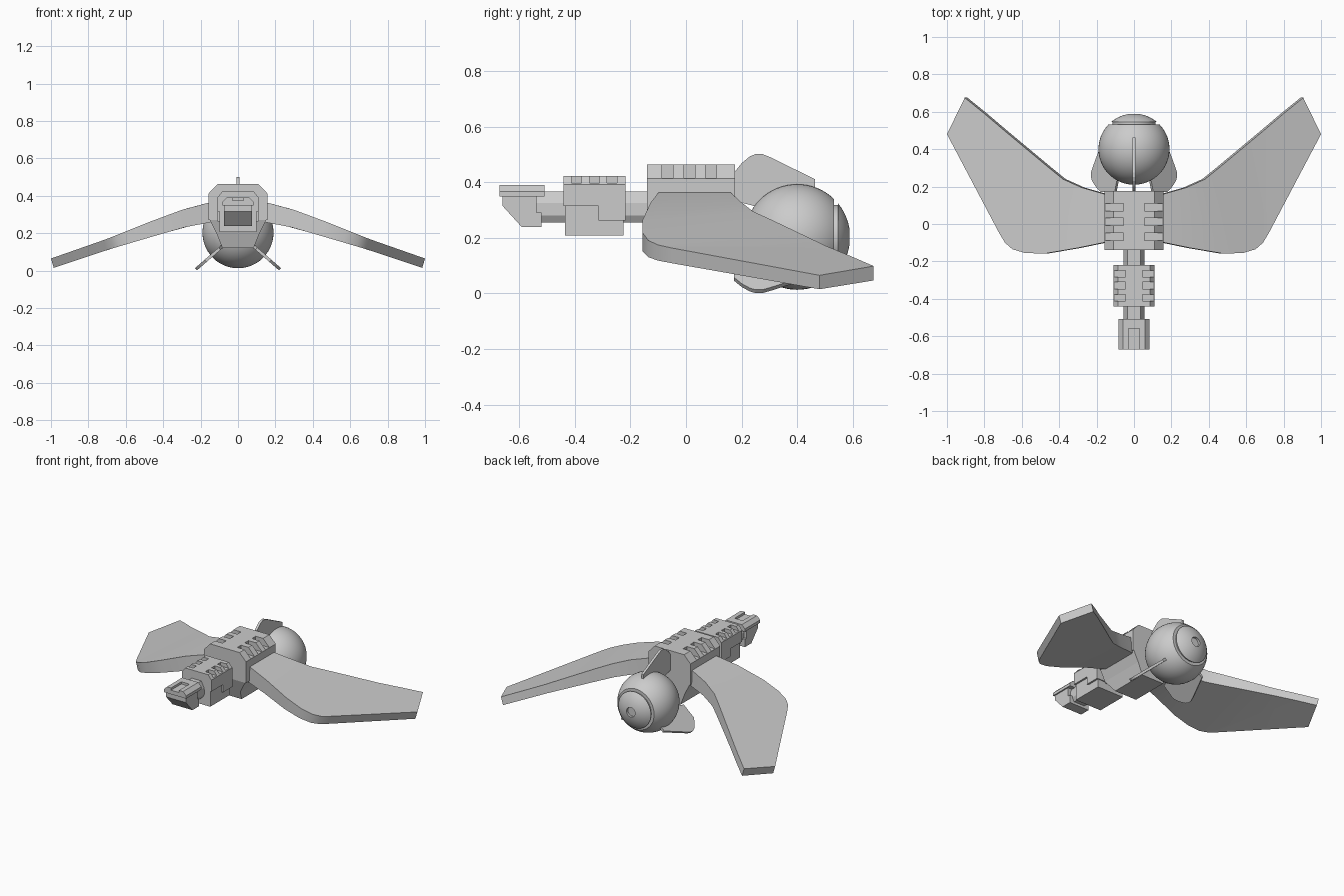
import bpy, bmesh, math
from mathutils import Matrix, Vector

if "Cube" in bpy.data.objects:
    bpy.data.objects.remove(bpy.data.objects["Cube"])


def make_object(name, bm):
    bmesh.ops.remove_doubles(bm, verts=bm.verts, dist=1e-5)
    bmesh.ops.recalc_face_normals(bm, faces=bm.faces)
    me = bpy.data.meshes.new(name)
    bm.to_mesh(me)
    bm.free()
    ob = bpy.data.objects.new(name, me)
    bpy.context.collection.objects.link(ob)
    return ob


def loft(name, rings):
    """Skin closed rings of 3D points and cap both ends."""
    bm = bmesh.new()
    vs = [[bm.verts.new(p) for p in r] for r in rings]
    n = len(vs[0])
    for a, b in zip(vs, vs[1:]):
        for i in range(n):
            j = (i + 1) % n
            bm.faces.new((a[i], a[j], b[j], b[i]))
    bm.faces.new(vs[0])
    bm.faces.new(vs[-1])
    return make_object(name, bm)


def mirrored(half):
    return half + [(-x, z) for x, z in reversed(half)]


def prism_y(name, half, y0, y1):
    """Symmetric x/z section extruded along y."""
    return loft(name, [[(x, y, z) for x, z in mirrored(half)] for y in (y0, y1)])


def prism_x(name, pts, w):
    """Side y/z profile extruded across x."""
    return loft(name, [[(x, y, z) for y, z in pts] for x in (-w, w)])


def cut_boxes(ob, boxes):
    bm = bmesh.new()
    for x0, x1, y0, y1, z0, z1 in boxes:
        m = Matrix.Translation(((x0 + x1) / 2, (y0 + y1) / 2, (z0 + z1) / 2))
        m = m @ Matrix.Diagonal((x1 - x0, y1 - y0, z1 - z0, 1))
        bmesh.ops.create_cube(bm, size=1, matrix=m)
    cutter = make_object(ob.name + "_cutter", bm)
    cutter.hide_render = True
    mod = ob.modifiers.new("slots", 'BOOLEAN')
    mod.operation, mod.solver, mod.object = 'DIFFERENCE', 'EXACT', cutter
    bpy.context.view_layer.objects.active = ob
    bpy.ops.object.modifier_apply(modifier=mod.name)
    bpy.data.objects.remove(cutter)


def slots(ys, w, x_in, z0):
    return [(min(s * x_in, s * .3), max(s * x_in, s * .3), y, y + w, z0, .6)
            for s in (-1, 1) for y in ys]


# Main body with vent slots along its chamfered shoulders
body = prism_y("body", [(.11, .463), (.157, .413), (.157, .27)], -.14, .177)
cut_boxes(body, slots((-.087, -.007, .07), .04, .055, .414))

# Tapered keel under the body, front face sloping back
loft("keel", [[(x, y0, z) for x, z in mirrored([(.15, .27), (.115, .20), (.083, .12)])
               for y0 in [-.14 if z > .19 else -.08]],
              [(x, .177, z) for x, z in mirrored([(.15, .27), (.115, .20), (.083, .12)])]])

# Neck bar joining body, collar and head
prism_y("neck", [(.035, .367), (.055, .325), (.055, .28), (.04, .255)], -.54, -.13)

# Collar: slotted shell, side cheeks, lower block
shell = prism_y("collar_shell", [(.085, .422), (.11, .392), (.11, .315)], -.44, -.218)
cut_boxes(shell, slots((-.412, -.347, -.284), .036, .045, .397))
prism_y("collar_cheek", [(.11, .315), (.11, .262)], -.315, -.218)
prism_y("collar_base", [(.098, .316), (.098, .208)], -.435, -.224)

# Head: top plate with recess, sloping jaw
plate = prism_y("head_plate", [(.06, .39), (.083, .367), (.083, .348)], -.67, -.508)
cut_boxes(plate, [(-.03, .03, -.7, -.56, .375, .6)])
prism_x("head_jaw", [(-.66, .35), (-.66, .315), (-.59, .238), (-.52, .238),
                     (-.52, .29), (-.537, .29), (-.537, .35)], .074)

# Wings: slices of (front x, front y, rear x, rear y), height follows x
slices = [(.14, .155, .14, -.095), (.28, .195, .30, -.128), (.38, .24, .47, -.157),
          (.46, .305, .58, -.156), (.55, .38, .65, -.135), (.70, .505, .69, -.10),
          (.80, .59, .72, -.05), (.905, .675, 1.0, .48)]


def height(x, table):
    for (x0, z0), (x1, z1) in zip(table, table[1:]):
        if x <= x1:
            return z0 + (z1 - z0) * (x - x0) / (x1 - x0)
    return table[-1][1]


top = [(.1, .372), (.16, .366), (.30, .325), (.47, .262), (.7, .170), (1.0, .065)]
low = [(.1, .265), (.16, .262), (.30, .232), (.47, .183), (.7, .115), (1.0, .015)]
for side, label in ((1, "right"), (-1, "left")):
    rings = []
    for fx, fy, rx, ry in slices:
        rings.append([(side * fx, fy, height(fx, top)),
                      (side * rx, ry, height(rx, top)),
                      (side * (rx - .015), ry, height(rx, low)),
                      (side * (fx - .015), fy, height(fx, low))])
    wing = loft("wing_" + label, rings)
    wing.data.shade_smooth()
    bpy.context.view_layer.objects.active = wing
    wing.select_set(True)
    bpy.ops.object.shade_smooth_by_angle(angle=math.radians(30))
    wing.select_set(False)

# Rear sphere: lathe with groove, end cap and central socket
CY, CZ, R = .40, .203, .19


def arc(d0, d1, n):
    a0, a1 = math.acos(max(-1, d0 / R)), math.acos(d1 / R)
    return [(R * math.cos(a0 + (a1 - a0) * i / n), R * math.sin(a0 + (a1 - a0) * i / n))
            for i in range(n + 1)]


profile = arc(-R, .133, 24) + [(.133, .115), (.146, .115)] + arc(.146, .1873, 6)
profile += [(.172, .032), (.172, 0)]
bm = bmesh.new()
verts = [bm.verts.new((r, CY + d, CZ)) for d, r in profile]
edges = [bm.edges.new(p) for p in zip(verts, verts[1:])]
bmesh.ops.spin(bm, geom=verts + edges, cent=(0, CY, CZ), axis=(0, 1, 0),
               angle=math.tau, steps=48, use_duplicate=False)
ball = make_object("rear_sphere", bm)
bpy.context.view_layer.objects.active = ball
ball.select_set(True)
bpy.ops.object.shade_smooth_by_angle(angle=math.radians(30))
ball.select_set(False)

# Three fins around the sphere: (y, distance from sphere axis)
fin = [(.172, .13), (.172, .230), (.20, .265), (.23, .290), (.25, .298), (.275, .298),
       (.30, .288), (.463, .208), (.463, .175), (.40, .18), (.32, .165), (.25, .11)]
for name, deg in (("top_fin", 0), ("right_fin", 131), ("left_fin", -131)):
    ob = prism_x(name, fin, .008)
    ob.data.transform(Matrix.Translation((0, 0, CZ)) @
                      Matrix.Rotation(math.radians(deg), 4, 'Y'))
